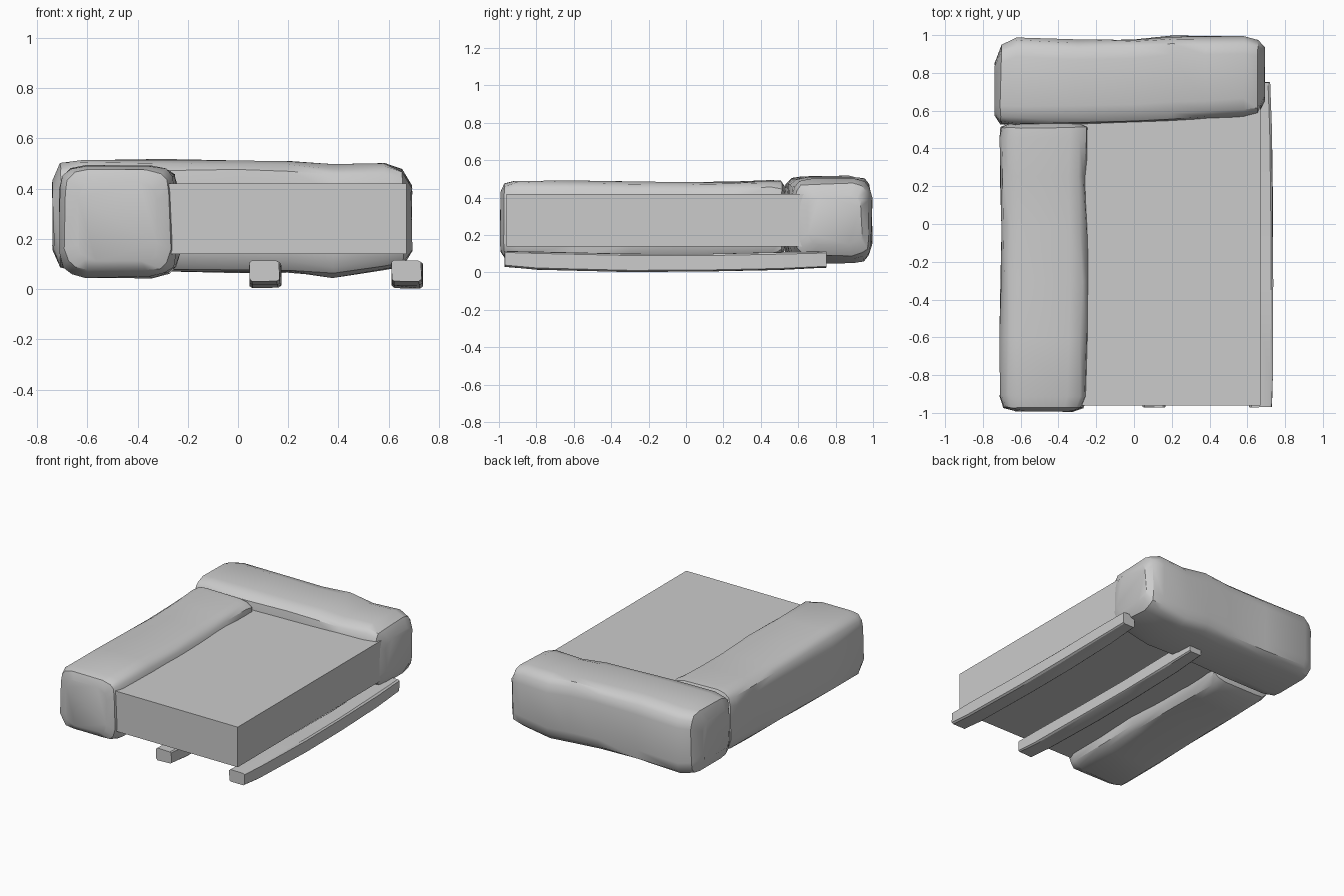
import bpy
import bmesh
import math
import random

random.seed(4)
cube = bpy.data.objects.get("Cube")
if cube:
    bpy.data.objects.remove(cube, do_unlink=True)

GREY = (0.6, 0.6, 0.6, 1)
stone = bpy.data.materials.new("grey stone")
stone.use_nodes = True
stone.diffuse_color = GREY
stone.node_tree.nodes["Principled BSDF"].inputs["Base Color"].default_value = GREY


def finish(name, bm, angle):
    bmesh.ops.recalc_face_normals(bm, faces=bm.faces)
    mesh = bpy.data.meshes.new(name)
    bm.to_mesh(mesh)
    bm.free()
    mesh.materials.append(stone)
    ob = bpy.data.objects.new(name, mesh)
    bpy.context.collection.objects.link(ob)
    if angle:
        bpy.ops.object.select_all(action='DESELECT')
        ob.select_set(True)
        bpy.context.view_layer.objects.active = ob
        bpy.ops.object.shade_smooth_by_angle(angle=math.radians(angle))
    return ob


def loft(name, axis, stations, sides, power, jitter, angle):
    """Rough block: rounded-square rings; station = (position, low, high, bottom, top)."""
    bm = bmesh.new()
    rings = []
    for t, lo, hi, bottom, top in stations:
        ring = []
        for i in range(sides):
            a = math.tau * (i + 0.5) / sides
            c, s = math.cos(a), math.sin(a)
            u = math.copysign(abs(c) ** (2 / power), c)
            v = math.copysign(abs(s) ** (2 / power), s)
            side = (lo + hi) / 2 + u * (hi - lo) / 2 + random.uniform(-jitter, jitter)
            z = (bottom + top) / 2 + v * (top - bottom) / 2 + random.uniform(-jitter, jitter)
            along = t + random.uniform(-jitter, jitter)
            ring.append(bm.verts.new((along, side, z) if axis == 'X' else (side, along, z)))
        rings.append(ring)
    for r, q in zip(rings, rings[1:]):
        for i in range(sides):
            j = (i + 1) % sides
            bm.faces.new((r[i], r[j], q[j], q[i]))
    bm.faces.new(rings[0])
    bm.faces.new(rings[-1])
    return finish(name, bm, angle)


# Long boulder along the side
loft("side_boulder", 'Y', [
    (-0.99, -0.64, -0.32, 0.11, 0.43),
    (-0.97, -0.69, -0.27, 0.07, 0.475),
    (-0.91, -0.71, -0.245, 0.045, 0.495),
    (-0.6, -0.71, -0.24, 0.045, 0.49),
    (-0.3, -0.705, -0.23, 0.05, 0.485),
    (0.0, -0.705, -0.24, 0.06, 0.48),
    (0.25, -0.71, -0.25, 0.06, 0.485),
    (0.45, -0.71, -0.24, 0.06, 0.495),
    (0.51, -0.705, -0.24, 0.08, 0.49),
    (0.53, -0.67, -0.28, 0.13, 0.45),
], 16, 5.5, 0.005, 35)

# Boulder across the back
loft("back_boulder", 'X', [
    (-0.735, 0.57, 0.86, 0.15, 0.43),
    (-0.705, 0.53, 0.95, 0.08, 0.5),
    (-0.62, 0.52, 0.99, 0.065, 0.515),
    (-0.3, 0.525, 0.975, 0.065, 0.515),
    (0.0, 0.535, 0.98, 0.065, 0.515),
    (0.2, 0.54, 0.995, 0.065, 0.515),
    (0.38, 0.55, 0.995, 0.045, 0.495),
    (0.58, 0.565, 0.995, 0.075, 0.5),
    (0.655, 0.58, 0.98, 0.09, 0.475),
    (0.69, 0.65, 0.94, 0.15, 0.41),
], 16, 5.5, 0.005, 35)

# Two rough beams under the slab
for name, x in (("middle_beam", 0.105), ("outer_beam", 0.67)):
    loft(name, 'Y', [
        (-0.97, x - 0.06, x + 0.06, 0.03, 0.115),
        (-0.8, x - 0.06, x + 0.065, 0.015, 0.112),
        (-0.3, x - 0.06, x + 0.068, 0.003, 0.1),
        (0.1, x - 0.06, x + 0.065, 0.006, 0.098),
        (0.5, x - 0.055, x + 0.06, 0.014, 0.108),
        (0.75, x - 0.045, x + 0.05, 0.025, 0.112),
    ], 8, 9, 0.002, 30)

# Flat slab enclosed by the boulders
bm = bmesh.new()
bmesh.ops.create_cube(bm, size=1)
low, high = (-0.36, -0.96, 0.14), (0.67, 0.7, 0.42)
for v in bm.verts:
    v.co = [h if c > 0 else l for c, l, h in zip(v.co, low, high)]
finish("slab", bm, 0)
